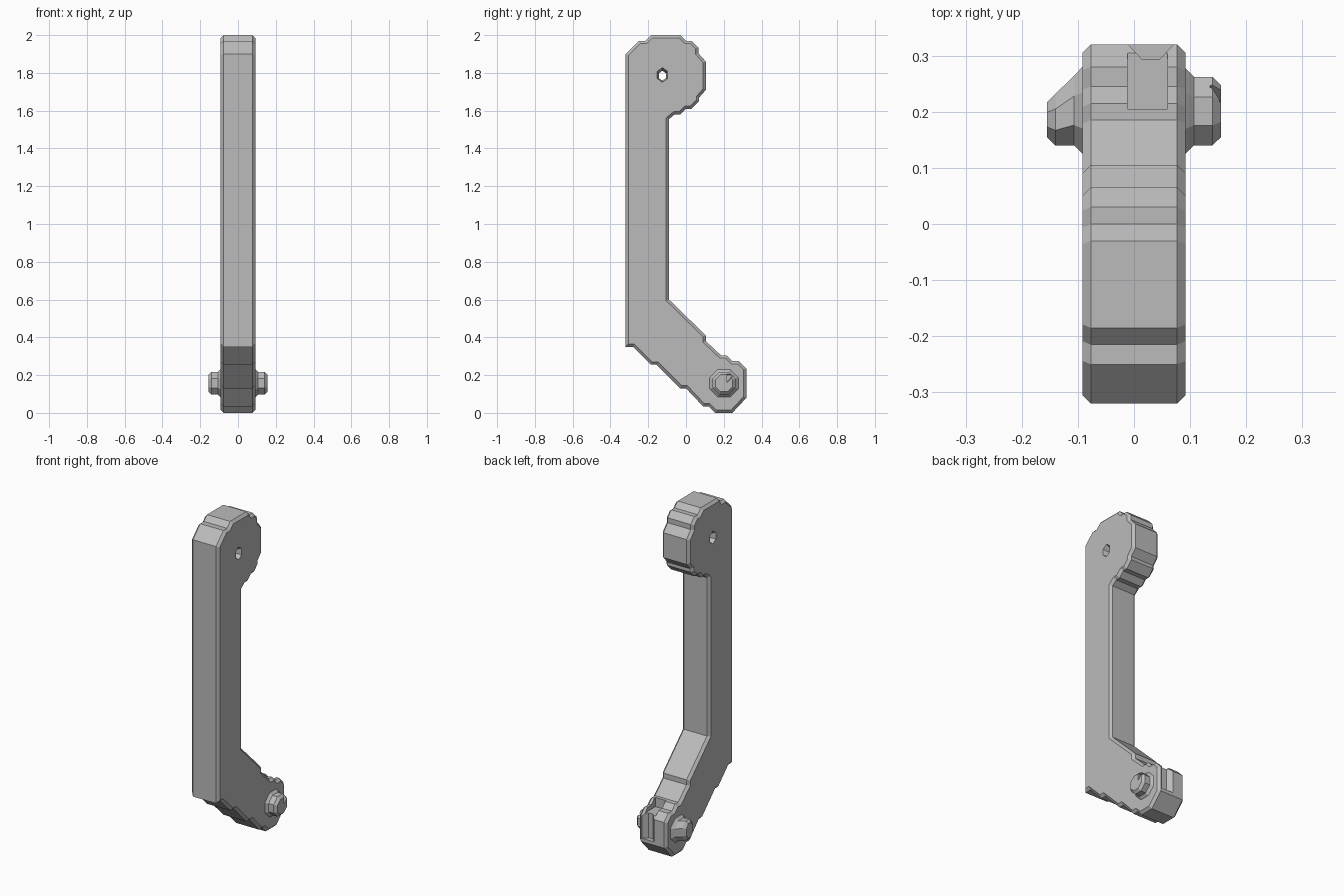
import bpy, bmesh, math
from mathutils import Vector

cube = bpy.data.objects.get("Cube")
if cube:
    bpy.data.objects.remove(cube, do_unlink=True)

grey = bpy.data.materials.new("plain grey")
grey.use_nodes = True
grey.diffuse_color = (0.5, 0.5, 0.5, 1)
grey.node_tree.nodes["Principled BSDF"].inputs["Base Color"].default_value = (0.5, 0.5, 0.5, 1)


def loft(name, rings):
    """Join rings of (y, z) points, each at its own x, into a closed solid."""
    bm = bmesh.new()
    loops = [[bm.verts.new((x, y, z)) for y, z in pts] for x, pts in rings]
    n = len(loops[0])
    for a, b in zip(loops, loops[1:]):
        for i in range(n):
            j = (i + 1) % n
            bm.faces.new((a[i], a[j], b[j], b[i]))
    bm.faces.new(loops[0])
    bm.faces.new(loops[-1])
    bmesh.ops.recalc_face_normals(bm, faces=bm.faces)
    mesh = bpy.data.meshes.new(name)
    bm.to_mesh(mesh)
    bm.free()
    mesh.materials.append(grey)
    obj = bpy.data.objects.new(name, mesh)
    bpy.context.collection.objects.link(obj)
    return obj


def inset(pts, d):
    """Mitred inset of a clockwise outline."""
    out = []
    for i, p in enumerate(pts):
        p = Vector(p)
        u = (p - Vector(pts[i - 1])).normalized()
        v = (Vector(pts[(i + 1) % len(pts)]) - p).normalized()
        n1, n2 = Vector((u.y, -u.x)), Vector((v.y, -v.x))
        out.append(tuple(p + (n1 + n2) * d / (1 + n1.dot(n2))))
    return out


def polygon(y, z, ry, rz, sides, turn):
    return [(y + ry * math.cos(turn + math.tau * i / sides),
             z + rz * math.sin(turn + math.tau * i / sides)) for i in range(sides)]


def cut(target, cutter):
    mod = target.modifiers.new(cutter.name, "BOOLEAN")
    mod.operation = "DIFFERENCE"
    mod.solver = "EXACT"
    mod.object = cutter
    cutter.hide_render = True
    cutter.hide_viewport = True
    cutter.display_type = "WIRE"


# Arm: stepped round head, straight shank, angled foot
outline = [
    (-.32, 1.9), (-.25, 1.97), (-.215, 1.97), (-.185, 2), (-.03, 2), (0, 1.97),
    (.03, 1.97), (.065, 1.935), (.065, 1.905), (.105, 1.86), (.105, 1.71),
    (.07, 1.67), (.07, 1.65), (.03, 1.61), (0, 1.61), (-.03, 1.58), (-.06, 1.58),
    (-.09, 1.555), (-.09, .6), (.105, .41), (.105, .38), (.185, .305),
    (.215, .305), (.245, .275), (.28, .275), (.32, .235), (.32, .08), (.245, 0),
    (.155, 0), (.12, .035), (.09, .035), (0, .13), (-.03, .13), (-.155, .255),
    (-.185, .255), (-.28, .35), (-.32, .35)]
W, C = .092, .015
small = inset(outline, C)
arm = loft("arm", [(-W, small), (-W + C, outline), (W - C, outline), (W, small)])

# Hexagonal hole through the head, narrowing inside
wide = polygon(-.125, 1.79, .034, .042, 6, math.pi / 2)
narrow = polygon(-.125, 1.785, .022, .026, 6, math.pi / 2)
cut(arm, loft("head_hole_cutter", [(-.1, wide), (-.06, narrow), (.06, narrow), (.1, wide)]))


# Flared groove down the back of the foot, with a pocket on top
def block(y0, y1, z0, z1):
    return [(y0, z0), (y0, z1), (y1, z1), (y1, z0)]


cut(arm, loft("foot_groove_cutter", [
    (-.02, block(.33, .34, .1, .34)), (.015, block(.293, .34, .1, .34)),
    (.045, block(.293, .34, .1, .34)), (.08, block(.33, .34, .1, .34))]))
cut(arm, loft("foot_pocket_cutter", [
    (-.012, block(.205, .31, .25, .36)), (.06, block(.205, .31, .25, .36))]))


# Octagonal pins with flared roots; the right one slopes away at the back
def pin(name, side, rings):
    k = 1 / math.cos(math.pi / 8)
    return loft(name, [(side * x, polygon((y0 + y1) / 2, .157, (y1 - y0) / 2 * k,
                                          r * k, 8, math.pi / 8))
                       for x, y0, y1, r in rings])


left_pin = pin("left_pin", 1, [(.08, .122, .28, .076), (.092, .125, .277, .074),
                               (.107, .14, .262, .06), (.14, .14, .262, .06),
                               (.155, .155, .247, .045)])
right_pin = pin("right_pin", -1, [(.08, .122, .285, .076), (.092, .125, .28, .074),
                                  (.107, .14, .264, .06), (.14, .14, .232, .06),
                                  (.155, .155, .217, .045)])

# Small wedge notch in the end of the left pin
cut(left_pin, loft("pin_notch_cutter", [
    (.135, [(.217, .165), (.217, .2), (.25, .2)]),
    (.17, [(.217, .155), (.217, .21), (.26, .21)])]))
